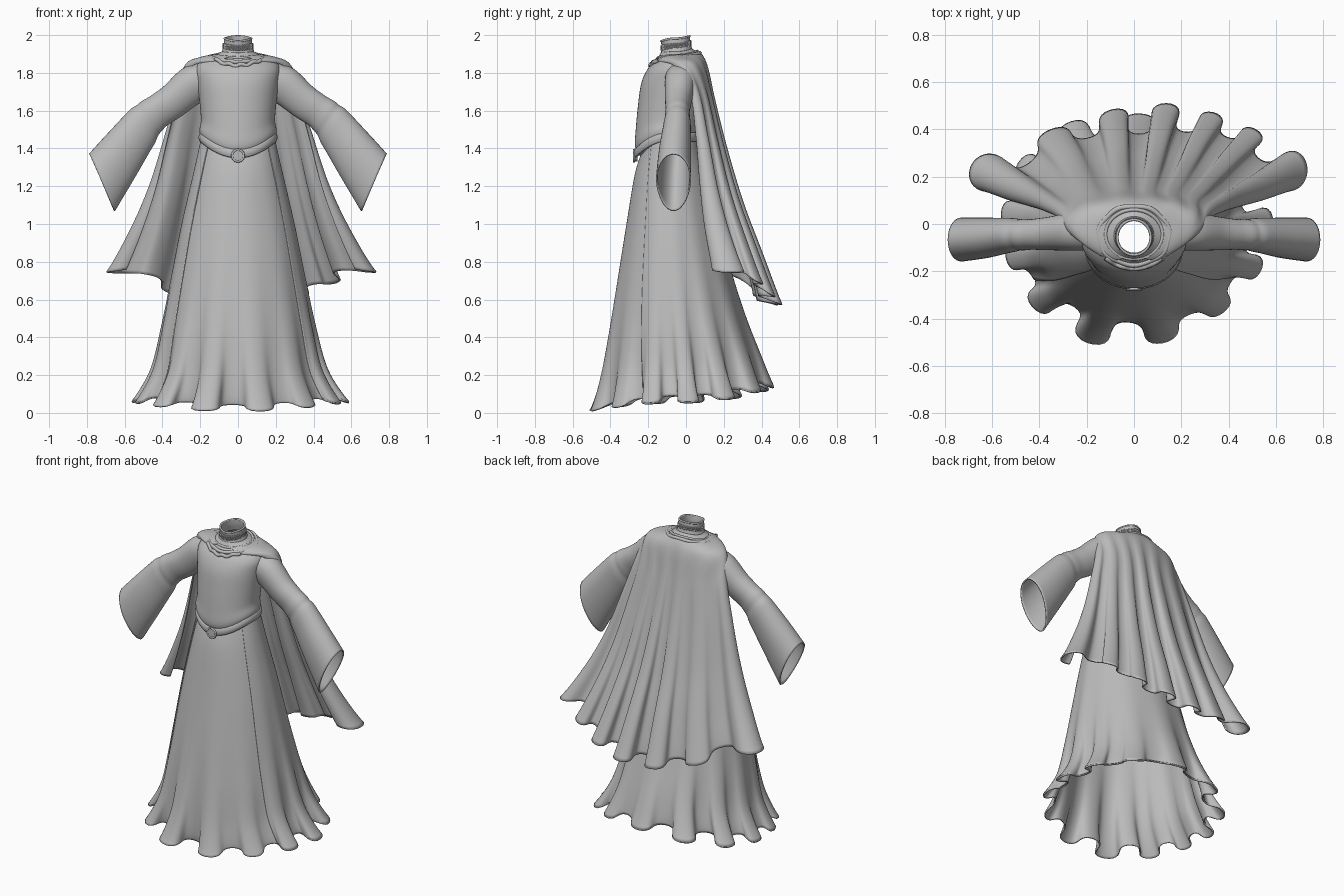
import bpy, bmesh, math
from math import sin, cos, pi, tau, radians, exp
from mathutils import Vector

if "Cube" in bpy.data.objects:
    bpy.data.objects.remove(bpy.data.objects["Cube"])

cloth = bpy.data.materials.new("grey_cloth")
cloth.use_nodes = True
GREY = (0.5, 0.5, 0.5, 1)
cloth.diffuse_color = GREY
cloth.node_tree.nodes["Principled BSDF"].inputs["Base Color"].default_value = GREY


def finish(ob, angle=50):
    ob.data.materials.clear()
    ob.data.materials.append(cloth)
    bpy.ops.object.select_all(action="DESELECT")
    ob.select_set(True)
    bpy.context.view_layer.objects.active = ob
    bpy.ops.object.shade_smooth_by_angle(angle=radians(angle))
    return ob


def blend(rows, t):
    """Smooth curve through rows of numbers, t from 0 to 1."""
    n = len(rows) - 1
    i = min(int(t * n), n - 1)
    f = t * n - i
    p, q = rows[i], rows[i + 1]
    o, r = rows[max(i - 1, 0)], rows[min(i + 2, n)]
    return [0.5 * (2 * b + (c - a) * f + (2 * a - 5 * b + 4 * c - d) * f * f
                   + (3 * b - a - 3 * c + d) * f ** 3)
            for a, b, c, d in zip(o, p, q, r)]


def sheet(name, fn, nu, nv, closed=True, thick=0.008):
    """Cloth surface from fn(u, v), closed around u or open."""
    bm = bmesh.new()
    cols = nu if closed else nu + 1
    grid = [[bm.verts.new(fn(i / nu, j / nv)) for i in range(cols)] for j in range(nv + 1)]
    for j in range(nv):
        for i in range(nu):
            k = (i + 1) % cols
            bm.faces.new((grid[j][i], grid[j][k], grid[j + 1][k], grid[j + 1][i]))
    bmesh.ops.recalc_face_normals(bm, faces=bm.faces)
    me = bpy.data.meshes.new(name)
    bm.to_mesh(me)
    bm.free()
    ob = bpy.data.objects.new(name, me)
    bpy.context.collection.objects.link(ob)
    mod = ob.modifiers.new("thickness", "SOLIDIFY")
    mod.thickness, mod.offset = thick, 0
    return finish(ob)


def oval(row, a, swell=1.0):
    """Point on a body section: half width, front y, back y, front/side/back z."""
    hw, yf, yb, zf, zs, zb = row[:6]
    s = sin(a)
    z = zs + ((zb if s > 0 else zf) - zs) * s * s
    return Vector((hw * cos(a) * swell, (yf + yb) / 2 + (yb - yf) / 2 * s * swell, z))


def pleat(row, a, depth, phase, offset=0.0):
    """Point on a section pushed in and out into rounded folds."""
    out = Vector((cos(a) * (row[2] - row[1]) / 2, sin(a) * row[0], 0)).normalized()
    along = Vector((-out.y, out.x, 0))
    return (oval(row, a) + out * (depth * sin(phase) + offset)
            - along * depth * .38 * sin(2 * phase))


def cord(name, points, radius, closed=True):
    cu = bpy.data.curves.new(name, "CURVE")
    cu.dimensions = "3D"
    cu.bevel_depth, cu.bevel_resolution = radius, 2
    sp = cu.splines.new("POLY")
    sp.points.add(len(points) - 1)
    for p, co in zip(sp.points, points):
        p.co = (*co, 1)
    sp.use_cyclic_u = closed
    ob = bpy.data.objects.new(name, cu)
    bpy.context.collection.objects.link(ob)
    bpy.ops.object.select_all(action="DESELECT")
    ob.select_set(True)
    bpy.context.view_layer.objects.active = ob
    bpy.ops.object.convert(target="MESH")
    return finish(bpy.context.object)


# Bodice, blousing over the belt and closing in to the neck
BODICE = [(.18, -.24, .05, 1.36, 1.43, 1.44), (.2, -.266, .06, 1.41, 1.49, 1.49),
          (.192, -.262, .07, 1.5, 1.55, 1.55), (.2, -.25, .08, 1.63, 1.65, 1.65),
          (.212, -.234, .09, 1.74, 1.75, 1.75), (.22, -.205, .095, 1.81, 1.82, 1.82),
          (.19, -.168, .085, 1.855, 1.865, 1.87), (.12, -.142, .06, 1.885, 1.89, 1.905),
          (.084, -.13, .03, 1.905, 1.91, 1.925)]
sheet("bodice", lambda u, v: oval(blend(BODICE, v), u * tau), 64, 48)

# Skirt with rounded folds that deepen toward a lifted back hem
SKIRT = [(.185, -.235, .05, 1.37, 1.46, 1.46), (.225, -.27, .09, 1.25, 1.28, 1.3),
         (.29, -.315, .16, .98, 1.0, 1.02), (.345, -.36, .23, .7, .72, .75),
         (.395, -.4, .3, .44, .46, .52), (.445, -.435, .37, .2, .23, .32),
         (.525, -.465, .425, .025, .07, .15)]


def skirt_point(a, v, offset=0.0):
    phase = 13 * a + .9 * sin(2 * a) + .6
    depth = (.052 * v ** 5 + .002 * v) * (.9 + .3 * sin(3 * a + 1))
    p = pleat(blend(SKIRT, v), a, depth, phase, offset)
    p.z = max(p.z - .018 * v ** 6 * sin(phase), .005)
    return p


sheet("skirt", lambda u, v: skirt_point(u * tau, v), 260, 56)


# Overskirt wrapping the sides and back, with its edges down the front
def overskirt_point(u, v):
    edge = radians(-36 + 6 * v)
    return skirt_point(edge + u * (pi - 2 * edge), v * .99, .006)


sheet("overskirt", overskirt_point, 190, 50, closed=False, thick=.006)


# Belt dipping at the front, with a round buckle
def belt_point(u, v):
    a = u * tau
    p = oval((.197, -.266, .07, 1.372, 1.46, 1.46), a, 1 + .03 * sin(pi * v))
    p.z += (v - .5) * .042
    return p


sheet("belt", belt_point, 64, 6, thick=.012)
bpy.ops.mesh.primitive_cylinder_add(vertices=32, radius=.03, depth=.02,
                                    location=(0, -.268, 1.362), rotation=(pi / 2, 0, 0))
bpy.context.object.name = "buckle_disc"
finish(bpy.context.object)
bpy.ops.mesh.primitive_torus_add(major_radius=.031, minor_radius=.006, major_segments=32,
                                 minor_segments=8, location=(0, -.275, 1.362),
                                 rotation=(pi / 2, 0, 0))
bpy.context.object.name = "buckle_rim"
finish(bpy.context.object)

# Bell sleeves: top x, top z, bottom x, bottom z, half depth, centre y
SLEEVE = [(.17, 1.86, .14, 1.66, .085, -.02), (.29, 1.82, .2, 1.645, .078, -.03),
          (.4, 1.718, .3, 1.575, .066, -.04), (.5, 1.65, .4, 1.505, .06, -.045),
          (.57, 1.6, .45, 1.42, .067, -.047), (.68, 1.485, .545, 1.255, .08, -.058),
          (.785, 1.37, .655, 1.07, .088, -.066)]


def sleeve_point(u, v, side):
    tx, tz, bx, bz, d, yc = blend(SLEEVE, v)
    c, s = cos(u * tau), sin(u * tau)
    ripple = 1 + .03 * sin(v * 40) * max(0, 1 - abs(v - .55) * 6)
    return Vector((side * ((tx + bx) / 2 + (tx - bx) / 2 * c * ripple),
                   yc + d * s * ripple * (1 + .14 * c), (tz + bz) / 2 + (tz - bz) / 2 * c * ripple))


for name, side in (("left", 1), ("right", -1)):
    sheet(name + "_sleeve", lambda u, v: sleeve_point(u, v, side), 40, 48)

# Cape: section row plus the start angle of its front edge in degrees
CAPE = [(.115, -.15, .065, 1.885, 1.895, 1.91, -70), (.2, -.165, .09, 1.855, 1.88, 1.885, -55),
        (.275, -.12, .115, 1.82, 1.84, 1.82, -28), (.31, -.08, .145, 1.7, 1.7, 1.66, -5),
        (.365, -.07, .2, 1.47, 1.47, 1.41, -4), (.425, -.08, .275, 1.21, 1.21, 1.12, -6),
        (.495, -.09, .36, .98, .98, .85, -7), (.58, -.06, .44, .76, .76, .58, -8)]


def cape_point(u, v):
    row = blend(CAPE, v)
    start = radians(row[6])
    w = (u - .5) * pi
    phase = pi / 2 + 13 * w + 2.6 * sin(2 * w) + 3.5 * cos(w) ** 2
    depth = (.048 * v ** 3 + .003 * v) * (1 + .25 * sin(5 * w + 2))
    flare = .075 * v ** 3 * exp(-((abs(w) - 1.37) / .22) ** 2)
    p = pleat(row, start + u * (pi - 2 * start), depth, phase, flare)
    p.y += .09 * v * v * p.x * cos(w)
    p.x += .015 * v ** 3
    p.z -= .015 * v ** 4 * sin(phase)
    return p


sheet("cape", cape_point, 220, 56, closed=False)


# Rolled cape collar with a gathered front fold
def collar_ring(hw, yf, yb, zf, zs, zb, n=96, ripple=0.0, waves=0):
    return [oval((hw, yf, yb, zf, zs, zb), i / n * tau, 1 + ripple * sin(waves * i / n * tau))
            for i in range(n)]


cord("collar_roll", collar_ring(.15, -.172, .075, 1.858, 1.885, 1.905, ripple=.02, waves=7), .011)
cord("collar_inner_roll", collar_ring(.12, -.148, .06, 1.88, 1.893, 1.915), .008)
gather = [(x / 20 * .12, -.188 + .045 * (x / 20) ** 2,
           1.84 + .03 * (x / 20) ** 2 + .005 * sin(x * .6)) for x in range(-20, 21)]
cord("front_gather", gather, .011, closed=False)

# Standing neck band, tilted forward, with a woven trim
NECK = [(.084, -.13, .03, 1.9, 1.905, 1.92), (.073, -.125, .02, 1.935, 1.945, 1.96),
        (.07, -.13, .017, 1.968, 1.982, 1.994)]
sheet("neck_band", lambda u, v: oval(blend(NECK, v), u * tau), 48, 12)
cord("neck_rim", collar_ring(.071, -.131, .018, 1.968, 1.982, 1.994), .006)
for k, phase in enumerate((0, pi)):
    weave = []
    for i in range(192):
        a = i / 192 * tau
        p = oval((.077, -.13, .024, 1.932, 1.942, 1.957), a)
        p.z += .013 * sin(24 * a + phase)
        weave.append(p)
    cord("neck_trim_" + "ab"[k], weave, .004)
